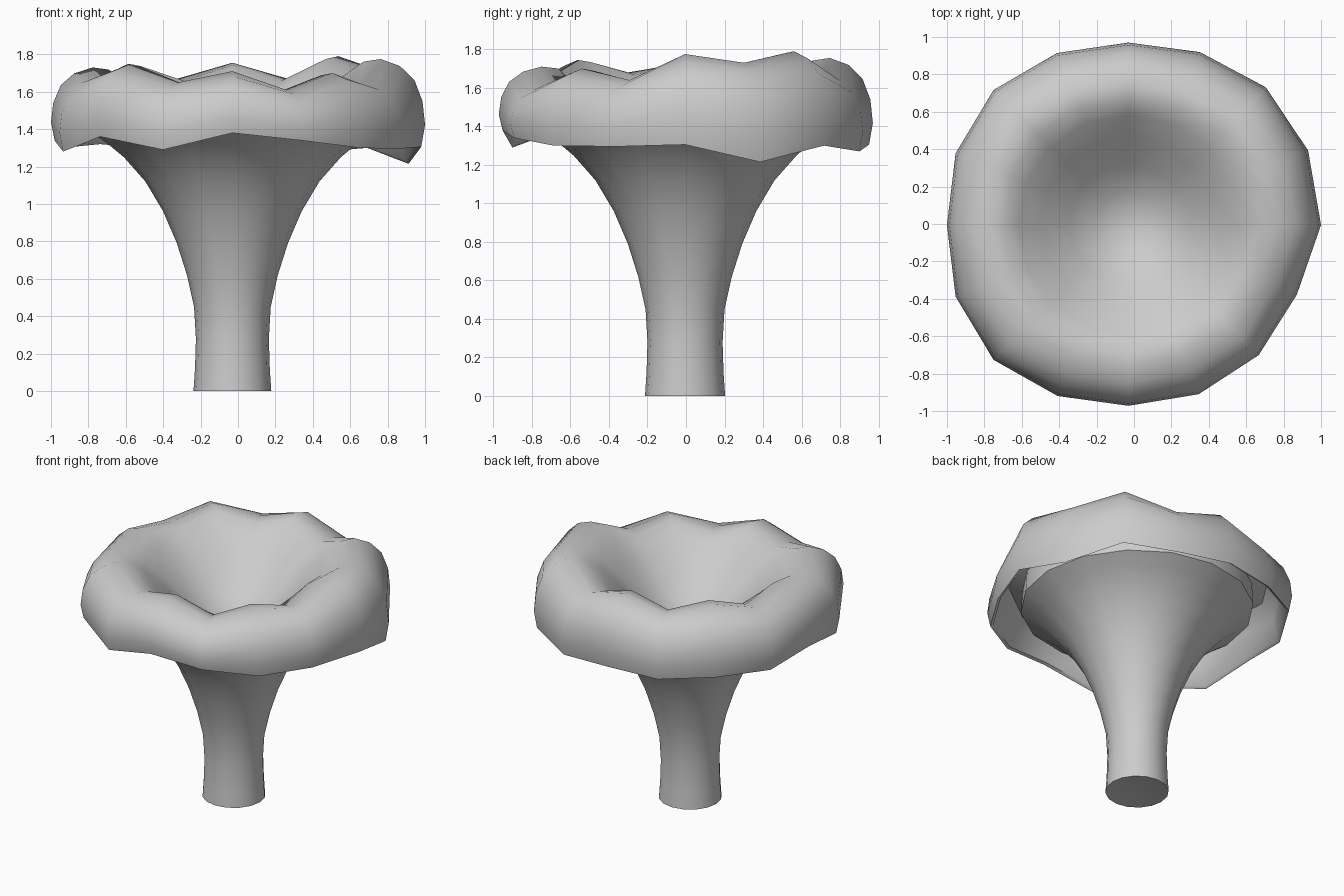
import bpy, bmesh, math

if "Cube" in bpy.data.objects:
    bpy.data.objects.remove(bpy.data.objects["Cube"])

N = 16
CX, CY = -0.03, -0.005
# per-spoke rim radius, crest height and hanging lip height
RAD = [1.03, 1.04, 1.04, 1.0, .975, .995, 1.02, 1.0, .97, 1.0, 1.02, .99, .967, .98, .985, .975]
TOP = [1.775, 1.73, 1.79, 1.67, 1.755, 1.67, 1.75, 1.67, 1.73, 1.68, 1.745, 1.65, 1.71, 1.61, 1.70, 1.64]
LOW = [1.305, 1.215, 1.30, 1.27, 1.305, 1.29, 1.32, 1.30, 1.34, 1.28, 1.36, 1.29, 1.38, 1.34, 1.30, 1.295]


def loft(name, rings, start, end):
    """Join rings of N points, closing both ends with a centre vertex."""
    bm = bmesh.new()
    loops = [[bm.verts.new(p) for p in ring] for ring in rings]
    for a, b in zip(loops, loops[1:]):
        for k in range(N):
            j = (k + 1) % N
            bm.faces.new((a[k], a[j], b[j], b[k]))
    for loop, z in ((loops[0], start), (loops[-1], end)):
        c = bm.verts.new((CX, CY, z))
        for k in range(N):
            bm.faces.new((loop[k], loop[(k + 1) % N], c))
    bmesh.ops.recalc_face_normals(bm, faces=bm.faces)
    me = bpy.data.meshes.new(name)
    bm.to_mesh(me)
    bm.free()
    ob = bpy.data.objects.new(name, me)
    bpy.context.collection.objects.link(ob)
    bpy.context.view_layer.objects.active = ob
    ob.select_set(True)
    bpy.ops.object.shade_smooth_by_angle(angle=math.radians(50))
    return ob


def pt(k, r, z):
    a = math.tau * k / N
    return (CX + r * math.cos(a), CY + r * math.sin(a), z)


# flaring stem ending in a sharp edge under the cap
stem = [(.208, 0), (.2, .12), (.195, .28), (.205, .45), (.243, .62), (.297, .79),
        (.37, .96), (.465, 1.12), (.58, 1.25), (.67, 1.325), (.765, 1.39), (.755, 1.54)]
rings = [[pt(k, r, z) for k in range(N)] for r, z in stem]

# curled rim: (radius factor, blend from lip height to crest height)
rim = [(.86, .74), (.93, .45), (.96, .03), (.98, 0), (1.0, .25), (.987, .52),
       (.945, .76), (.87, .92), (.77, 1.0), (.68, .97)]
for f, t in rim:
    rings.append([pt(k, f * RAD[k], LOW[k] + t * (TOP[k] - LOW[k])) for k in range(N)])

# funnel bowl, its waviness fading toward the middle
for r, z, w in [(.59, 1.63, .7), (.47, 1.535, .35), (.32, 1.395, .1), (.18, 1.295, 0), (.08, 1.265, 0)]:
    rings.append([pt(k, r, z + w * (TOP[k] - 1.70)) for k in range(N)])

loft("funnel_mushroom", rings, 0.03, 1.255)
